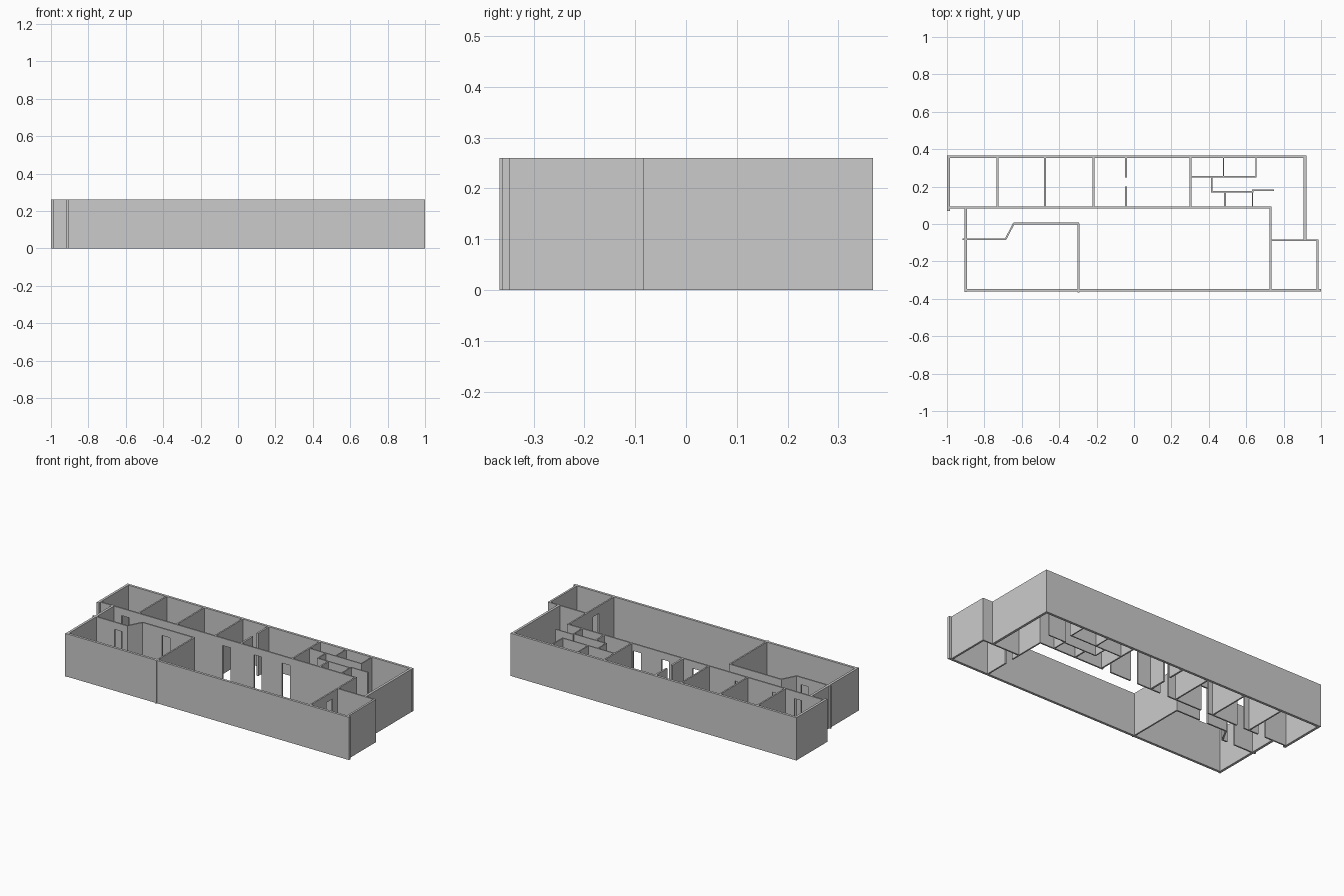
import bpy, bmesh
from mathutils import Vector

if "Cube" in bpy.data.objects:
    bpy.data.objects.remove(bpy.data.objects["Cube"])

HEIGHT = 0.26      # wall height
DOOR_TOP = 0.216   # head of every doorway
THICK = 0.015      # outer walls
THIN = 0.009       # partitions


def wall(name, start, end, thickness=THIN, doors=()):
    """Upright wall along a centre line; doors are (from, to) distances along it."""
    a, b = Vector(start), Vector(end)
    along = (b - a).normalized()
    side = Vector((-along.y, along.x)) * thickness / 2
    length = (b - a).length
    # elevation outline, notched from the floor at each doorway
    outline = [(0, HEIGHT), (0, 0)]
    for d0, d1 in sorted(doors):
        outline += [(d0, 0), (d0, DOOR_TOP), (d1, DOOR_TOP), (d1, 0)]
    outline += [(length, 0), (length, HEIGHT)]
    bm = bmesh.new()
    verts = []
    for d, z in outline:
        p = a + along * d - side
        verts.append(bm.verts.new((p.x, p.y, z)))
    face = bm.faces.new(verts)
    ext = bmesh.ops.extrude_face_region(bm, geom=[face])
    moved = [g for g in ext["geom"] if isinstance(g, bmesh.types.BMVert)]
    bmesh.ops.translate(bm, verts=moved, vec=(side.x * 2, side.y * 2, 0))
    bmesh.ops.recalc_face_normals(bm, faces=bm.faces)
    mesh = bpy.data.meshes.new(name)
    bm.to_mesh(mesh)
    bm.free()
    obj = bpy.data.objects.new(name, mesh)
    bpy.context.collection.objects.link(obj)
    return obj


def wall_x(name, y, x0, x1, thickness=THIN, doors=()):
    """Wall running along x, doors given as x positions."""
    return wall(name, (x0, y), (x1, y), thickness, [(p - x0, q - x0) for p, q in doors])


def wall_y(name, x, y0, y1, thickness=THIN, doors=()):
    """Wall running along y, doors given as y positions."""
    return wall(name, (x, y0), (x, y1), thickness, [(p - y0, q - y0) for p, q in doors])


# Outer shell
wall_x("back_outer_wall", 0.36, -1.0, 0.922, THICK)
wall_x("front_outer_wall", -0.354, -0.907, 1.0, THICK)
wall_y("upper_left_outer_wall", -0.992, 0.07, 0.367, THICK)
wall_y("lower_left_outer_wall", -0.9, -0.364, 0.088, THICK)
wall_y("upper_right_outer_wall", 0.914, -0.09, 0.367, THICK)
wall_y("lower_right_outer_wall", 0.981, -0.36, -0.083, 0.012)
wall_x("right_step_wall", -0.087, 0.73, 0.987)

# Long corridor wall with the room doorways
wall_x("corridor_wall", 0.088, -0.99, 0.734, THIN,
       [(-0.843, -0.793), (-0.695, -0.645), (-0.443, -0.395),
        (-0.163, -0.108), (0.049, 0.1), (0.238, 0.29)])

# Partitions between the back rooms
for i, x in enumerate((-0.73, -0.476, -0.217, 0.302)):
    wall_y(f"room_partition_{i + 1}", x, 0.088, 0.36)
wall_y("split_partition_back", -0.043, 0.249, 0.36, 0.011)
wall_y("split_partition_front", -0.043, 0.088, 0.2, 0.011)

# Small service rooms
wall_x("service_back_wall", 0.253, 0.302, 0.656, 0.007)
wall_y("service_back_divider", 0.479, 0.253, 0.36, 0.007)
wall_y("service_back_end", 0.652, 0.25, 0.36, 0.007)
wall_y("service_passage_end", 0.415, 0.17, 0.253, 0.007)
wall_x("service_front_wall", 0.173, 0.412, 0.638, 0.007)
wall_y("service_front_divider", 0.487, 0.088, 0.173)
wall_y("service_front_end", 0.634, 0.088, 0.184, 0.007)
wall_x("service_screen_wall", 0.181, 0.631, 0.748, 0.007)

# Right-hand hall wall
wall_y("hall_wall", 0.73, -0.354, 0.092, THIN, [(-0.2, -0.143)])

# Front left room with its slanted corner
wall_x("left_room_low_wall", -0.082, -0.917, -0.686, THIN, [(-0.77, -0.72)])
wall("left_room_slanted_wall", (-0.688, -0.084), (-0.642, 0.004))
wall_x("left_room_high_wall", 0.003, -0.643, -0.293, THIN, [(-0.51, -0.456)])
wall_y("left_room_side_wall", -0.297, -0.367, 0.003)
